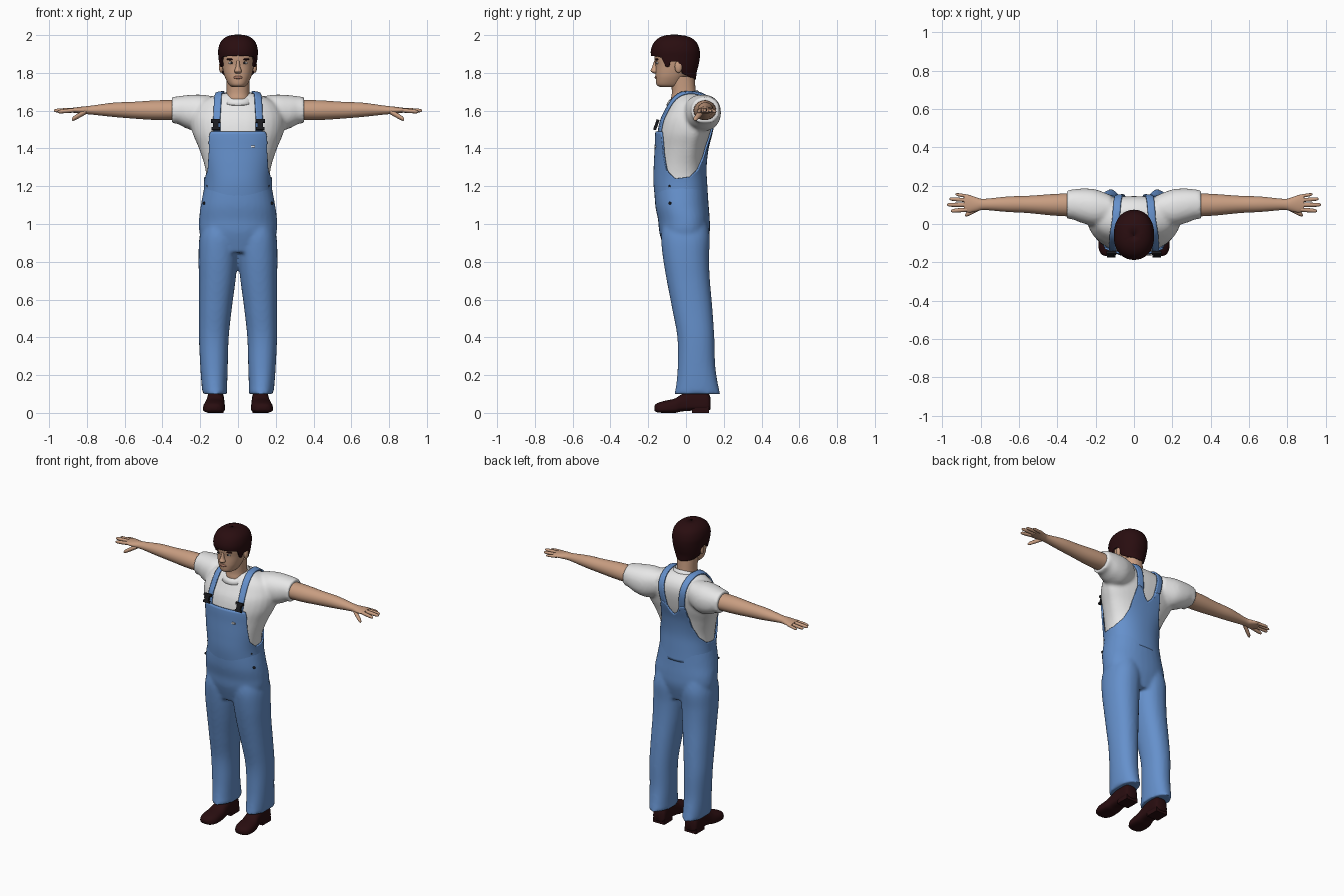
import bpy, bmesh, math
from mathutils import Vector, Matrix
from mathutils.bvhtree import BVHTree

old = bpy.data.objects.get("Cube")
if old:
    bpy.data.objects.remove(old)


def material(name, *rgb):
    m = bpy.data.materials.new(name)
    m.use_nodes = True
    m.diffuse_color = (*rgb, 1)
    m.node_tree.nodes["Principled BSDF"].inputs["Base Color"].default_value = (*rgb, 1)
    return m


SKIN = material("skin", .58, .34, .22)
WHITE = material("white cotton", .8, .8, .8)
DENIM = material("blue denim", .13, .28, .6)
BROWN = material("dark brown", .022, .004, .005)
BLACK = material("black", .01, .01, .012)
LIP = material("lip", .4, .19, .13)


def refine(points, steps=6):
    """Smooth curve through a list of equal-length tuples."""
    out = []
    for i in range(len(points) - 1):
        p0, p1, p2 = points[max(i - 1, 0)], points[i], points[i + 1]
        p3 = points[min(i + 2, len(points) - 1)]
        for k in range(steps):
            t = k / steps
            out.append(tuple(
                b + t * ((c - a) / 2 + t * ((a - 2.5 * b + 2 * c - d / 2)
                         + t * (1.5 * (b - c) + (d - a) / 2)))
                for a, b, c, d in zip(p0, p1, p2, p3)))
    return out + [tuple(points[-1])]


def lerp_table(table, t):
    """Linear lookup; returns the values that follow the key."""
    if t <= table[0][0]:
        return table[0][1:]
    for lo, hi in zip(table, table[1:]):
        if t <= hi[0]:
            f = (t - lo[0]) / (hi[0] - lo[0])
            return [a + f * (b - a) for a, b in zip(lo[1:], hi[1:])]
    return table[-1][1:]


def outline(ring, phi, power=2.2, grow=0):
    """Point of a lopsided oval: centre, half width, low side, widest, high side."""
    a, ra, low, mid, high = ring
    s, c = math.sin(phi), math.cos(phi)
    rb = (mid - low if c > 0 else high - mid) + grow
    bend = lambda v: math.copysign(abs(v) ** (2 / power), v)
    return a + (ra + grow) * bend(s), mid - rb * bend(c)


def skin_rows(bm, rows, closed=True, caps=True):
    verts = [[bm.verts.new(p) for p in row] for row in rows]
    n = len(rows[0])
    for r0, r1 in zip(verts, verts[1:]):
        for j in range(n if closed else n - 1):
            k = (j + 1) % n
            bm.faces.new((r0[j], r0[k], r1[k], r1[j]))
    if caps:
        bm.faces.new(verts[0])
        bm.faces.new(verts[-1])


def loft(bm, rings, axis="z", side=1, n=32, power=2.2):
    rows = []
    for t, *ring in refine(rings):
        row = []
        for j in range(n):
            a, b = outline(ring, math.tau * j / n, power)
            x, y, z = {"z": (a, b, t), "x": (t, a, b), "y": (a, t, b)}[axis]
            row.append((side * x, y, z))
        rows.append(row)
    skin_rows(bm, rows)


def finish(bm, name, mat, voxel=0, thick=0):
    bmesh.ops.recalc_face_normals(bm, faces=bm.faces)
    mesh = bpy.data.meshes.new(name)
    bm.to_mesh(mesh)
    bm.free()
    ob = bpy.data.objects.new(name, mesh)
    bpy.context.collection.objects.link(ob)
    mesh.materials.append(mat)
    bpy.ops.object.select_all(action="DESELECT")
    ob.select_set(True)
    bpy.context.view_layer.objects.active = ob
    bpy.ops.object.shade_smooth_by_angle(angle=math.radians(50))
    if voxel:
        mod = ob.modifiers.new("fuse", "REMESH")
        mod.mode, mod.voxel_size, mod.use_smooth_shade = "VOXEL", voxel, True
        mod = ob.modifiers.new("relax", "SMOOTH")
        mod.factor, mod.iterations = .5, 6
    if thick:
        mod = ob.modifiers.new("thickness", "SOLIDIFY")
        mod.thickness, mod.offset = thick, 0
    return ob


def solid(name, mat, rings, **kw):
    bm = bmesh.new()
    loft(bm, rings, **kw)
    return finish(bm, name, mat)


def blob(name, mat, centre, size):
    bm = bmesh.new()
    bmesh.ops.create_uvsphere(bm, u_segments=16, v_segments=10, radius=1,
                              matrix=Matrix.LocRotScale(Vector(centre), None, Vector(size)))
    return finish(bm, name, mat)


def box(name, mat, centre, size, tilt=0):
    bm = bmesh.new()
    turn = Matrix.Rotation(tilt, 3, "X").to_quaternion()
    bmesh.ops.create_cube(bm, size=1,
                          matrix=Matrix.LocRotScale(Vector(centre), turn, Vector(size)))
    return finish(bm, name, mat)


def shell(name, mat, rings, edge, z_end, grow, thick, n=128, rows=24):
    """Cloth or hair sheet over a lofted form, with a shaped edge (degrees, z)."""
    dense, grid = refine(rings), []
    for i in range(rows + 1):
        row = []
        for j in range(n):
            phi = math.tau * j / n
            deg = math.degrees(min(phi, math.tau - phi))
            z = z_end + (lerp_table(edge, deg)[0] - z_end) * i / rows
            row.append((*outline(lerp_table(dense, z), phi, grow=grow), z))
        grid.append(row)
    bm = bmesh.new()
    skin_rows(bm, grid, caps=False)
    return finish(bm, name, mat, thick=thick)


SIDES = ((1, "left"), (-1, "right"))

# Shirt: torso and sleeves fused into one cloth
torso = [(1.05, 0, .18, -.14, -.02, .11), (1.2, 0, .166, -.158, -.02, .1),
         (1.3, 0, .175, -.158, -.02, .096), (1.4, 0, .207, -.153, .01, .107),
         (1.48, 0, .24, -.15, .04, .128), (1.55, 0, .25, -.135, .06, .142),
         (1.6, 0, .235, -.11, .06, .145), (1.64, 0, .205, -.088, .05, .135),
         (1.67, 0, .15, -.068, .03, .112), (1.69, 0, .1, -.05, .02, .08)]
sleeve = [(.12, .08, .07, 1.52, 1.6, 1.675), (.2, .085, .095, 1.49, 1.59, 1.685),
          (.27, .095, .09, 1.505, 1.59, 1.682), (.32, .102, .078, 1.53, 1.6, 1.676),
          (.35, .102, .075, 1.53, 1.6, 1.672)]
bm = bmesh.new()
loft(bm, torso)
for s, _ in SIDES:
    loft(bm, sleeve, axis="x", side=s)
shirt = finish(bm, "shirt", WHITE, voxel=.01)

# Trousers: pelvis and legs fused
pelvis = [(.85, 0, .16, -.11, 0, .1), (.95, 0, .203, -.14, 0, .125),
          (1.02, 0, .207, -.148, 0, .126), (1.1, 0, .197, -.163, -.02, .12),
          (1.2, 0, .178, -.168, -.02, .112), (1.24, 0, .17, -.164, -.02, .105)]
leg = [(.1, .122, .065, -.062, .06, .182), (.15, .125, .068, -.052, .06, .17),
       (.25, .127, .073, -.044, .055, .155), (.4, .128, .079, -.046, .05, .15),
       (.55, .12, .087, -.073, .03, .14), (.7, .11, .097, -.102, .01, .127),
       (.82, .105, .104, -.122, 0, .122), (.93, .1, .104, -.132, 0, .126),
       (1.02, .09, .09, -.12, 0, .11)]
bm = bmesh.new()
loft(bm, pelvis)
for s, _ in SIDES:
    loft(bm, leg, side=s)
finish(bm, "trousers", DENIM, voxel=.01)

# Bib, cut low at the sides and rising to the straps at the back
bib_edge = [(0, 1.49), (33, 1.49), (38, 1.45), (45, 1.38), (60, 1.28), (78, 1.24),
            (107, 1.25), (130, 1.29), (148, 1.36), (158, 1.45), (163, 1.52),
            (170, 1.51), (175, 1.46), (180, 1.44)]
shell("bib", DENIM, torso, bib_edge, 1.12, .008, .01)
box("bib_badge", WHITE, (.08, -.163, 1.41), (.022, .008, .01))

# Straps laid over the shirt, with buckles and hip buttons
bpy.context.view_layer.update()
surface = BVHTree.FromObject(shirt, bpy.context.evaluated_depsgraph_get())
strap_path = [(.115, -.15, 1.49), (.115, -.135, 1.55), (.11, -.095, 1.62),
              (.1, -.02, 1.685), (.093, .05, 1.7), (.082, .115, 1.64),
              (.072, .14, 1.56), (.06, .125, 1.48)]
for s, label in SIDES:
    rows = []
    for x, y, z in refine(strap_path, 5):
        row = []
        for k in range(-2, 3):
            spot, normal, *_ = surface.find_nearest(Vector((s * (x + k * .01), y, z)))
            row.append(spot + normal * .008)
        rows.append(row)
    bm = bmesh.new()
    skin_rows(bm, rows, closed=False, caps=False)
    finish(bm, label + "_strap", DENIM, thick=.01)
    tilt = -math.radians(20)
    box(label + "_buckle_top", BLACK, (s * .118, -.15, 1.545), (.052, .016, .016), tilt)
    box(label + "_buckle_body", BLACK, (s * .118, -.158, 1.522), (.03, .016, .04), tilt)
    box(label + "_buckle_base", BLACK, (s * .118, -.165, 1.505), (.045, .014, .014), tilt)
    for z, x in ((1.2, .158), (1.11, .178)):
        blob(label + "_hip_button", BLACK, (s * x, -.085, z), (.01, .008, .008))

# Arms, hands and fingers
arm = [(.3, .1, .062, 1.55, 1.6, 1.655), (.42, .1, .056, 1.55, 1.6, 1.655),
       (.55, .102, .045, 1.558, 1.602, 1.647), (.66, .103, .04, 1.567, 1.605, 1.642),
       (.78, .102, .029, 1.58, 1.602, 1.626), (.82, .102, .036, 1.582, 1.602, 1.622),
       (.86, .106, .046, 1.588, 1.602, 1.617), (.885, .11, .043, 1.59, 1.602, 1.614)]
fingers = {"index": (.87, .075, 1.602, .955, .068, 1.594, .011),
           "middle": (.87, .1, 1.604, .975, .1, 1.6, .011),
           "ring": (.87, .124, 1.602, .963, .131, 1.598, .01),
           "little": (.86, .143, 1.6, .93, .155, 1.594, .009),
           "thumb": (.805, .085, 1.595, .88, .046, 1.553, .014)}
for s, label in SIDES:
    solid(label + "_arm", SKIN, arm, axis="x", side=s, power=2)
    for name, (x0, y0, z0, x1, y1, z1, r) in fingers.items():
        rings = []
        for f, k in ((0, 1), (.5, 1), (.85, .85), (.97, .5), (1, .15)):
            z, q = z0 + f * (z1 - z0), r * k
            rings.append((x0 + f * (x1 - x0), y0 + f * (y1 - y0), q, z - q, z, z + q))
        solid(f"{label}_{name}_finger", SKIN, rings, axis="x", side=s, n=12, power=2)

# Neck, collar and head
solid("neck", SKIN, [(1.6, 0, .072, -.075, 0, .06), (1.66, 0, .066, -.079, -.01, .058),
                     (1.7, 0, .06, -.075, -.015, .052), (1.78, 0, .062, -.08, -.02, .045)])
collar = [Vector((.078 * math.sin(a), -.012 - .074 * math.cos(a),
                  1.674 - .024 * math.cos(a))) for a in
          (math.tau * j / 40 for j in range(40))]
bm = bmesh.new()
skin_rows(bm, [[p * 1 + Vector((p.x * k, (p.y + .012) * k, h)) for p in collar]
               for k, h in ((.22, -.022), (.06, 0), (-.04, .008), (-.14, -.004))], caps=False)
finish(bm, "collar", WHITE, thick=.006)
head = [(1.724, 0, .03, -.135, -.09, -.05), (1.737, 0, .048, -.155, -.09, -.02),
        (1.77, 0, .066, -.16, -.08, 0), (1.8, 0, .076, -.161, -.07, .02),
        (1.84, 0, .084, -.161, -.06, .04), (1.88, 0, .088, -.167, -.06, .05),
        (1.92, 0, .086, -.165, -.06, .05), (1.96, 0, .06, -.13, -.06, .02)]
solid("head", SKIN, head, n=48)
solid("nose", SKIN, [(1.865, 0, .008, -.168, -.155, -.14), (1.83, 0, .012, -.18, -.16, -.14),
                     (1.81, 0, .02, -.187, -.165, -.14), (1.798, 0, .013, -.172, -.16, -.14)], n=16)
blob("lips", LIP, (0, -.158, 1.776), (.025, .008, .008))
for s, label in SIDES:
    blob(label + "_eye", WHITE, (s * .034, -.15, 1.853), (.016, .009, .007))
    blob(label + "_iris", BLACK, (s * .034, -.156, 1.853), (.007, .005, .007))
    blob(label + "_brow", BROWN, (s * .036, -.153, 1.872), (.025, .01, .006))
    blob(label + "_ear", SKIN, (s * .089, -.04, 1.832), (.012, .02, .032))

# Hair cap with sideburns and nape
hair = [(1.74, 0, .058, -.1, -.06, .045), (1.8, 0, .083, -.13, -.06, .05),
        (1.84, 0, .092, -.16, -.06, .06), (1.88, 0, .097, -.176, -.06, .067),
        (1.92, 0, .099, -.18, -.06, .066), (1.96, 0, .087, -.163, -.06, .05),
        (1.985, 0, .06, -.132, -.06, .015), (1.996, 0, .025, -.09, -.06, -.03),
        (1.998, 0, .001, -.061, -.06, -.059)]
hair_edge = [(0, 1.892), (45, 1.888), (58, 1.88), (64, 1.835), (74, 1.83), (80, 1.86),
             (98, 1.86), (108, 1.8), (130, 1.78), (180, 1.765)]
shell("hair", BROWN, hair, hair_edge, 1.998, 0, .012, n=96, rows=30)

# Shoes with heel blocks
shoe = [(-.168, .13, .018, .014, .025, .036), (-.155, .13, .042, .004, .02, .05),
        (-.12, .128, .057, 0, .02, .062), (-.06, .125, .056, 0, .025, .076),
        (-.02, .121, .05, .008, .035, .1), (.04, .119, .046, .012, .04, .13),
        (.1, .118, .046, .012, .04, .125), (.122, .118, .04, .014, .04, .1),
        (.13, .118, .022, .02, .04, .08)]
for s, label in SIDES:
    solid(label + "_shoe", BROWN, shoe, axis="y", side=s, power=2.6)
    box(label + "_heel", BROWN, (s * .118, .078, .015), (.085, .09, .03))
